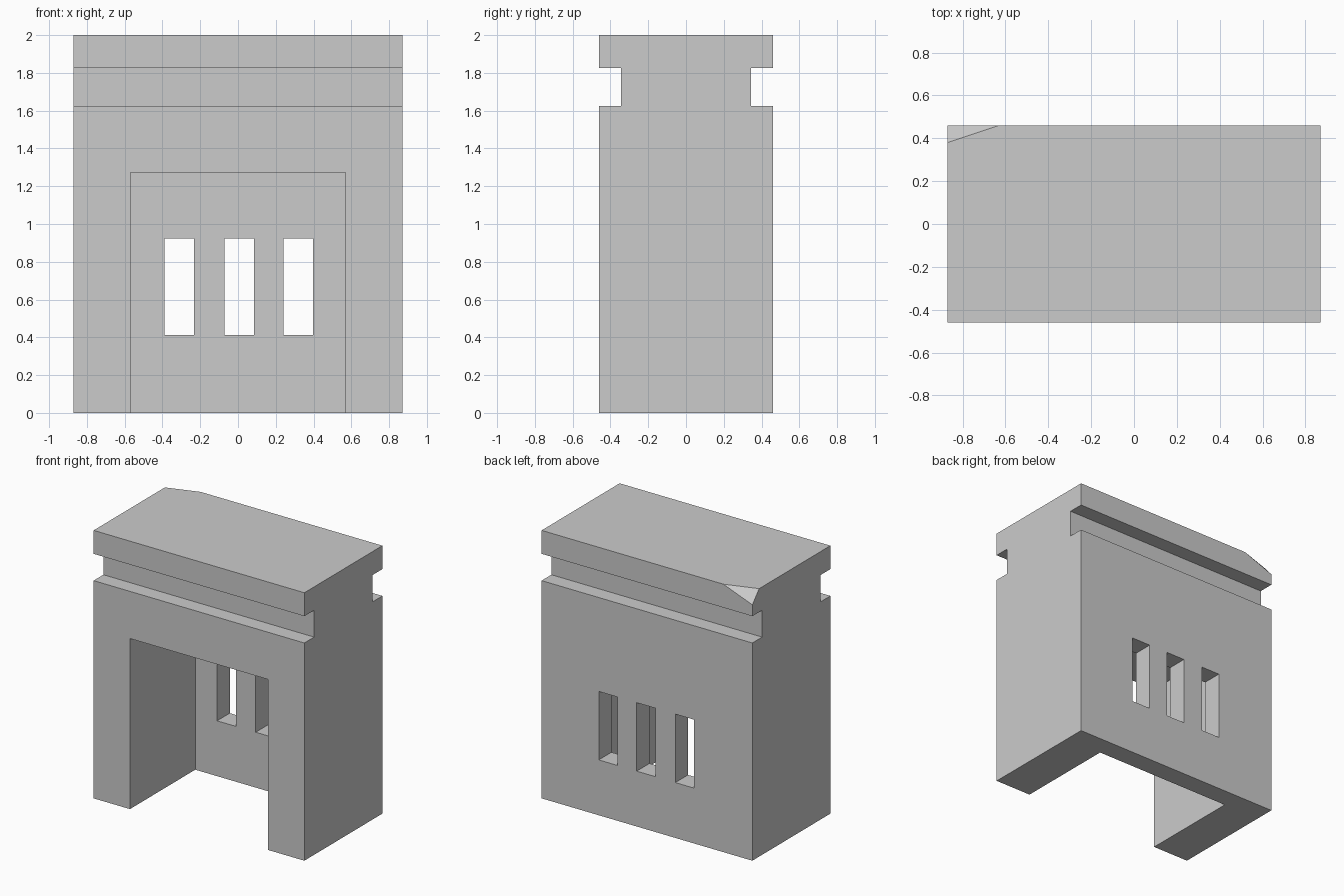
import bpy
import bmesh
from mathutils import Matrix, Vector

if "Cube" in bpy.data.objects:
    bpy.data.objects.remove(bpy.data.objects["Cube"], do_unlink=True)

HALF_X, HALF_Y, HEIGHT = 0.87, 0.46, 2.0
NECK_Y, GROOVE_LOW, GROOVE_HIGH = 0.345, 1.625, 1.825
WALL_Y = 0.31  # inner face of the back wall

stone = bpy.data.materials.new("light_grey_stone")
stone.use_nodes = True
colour = (0.6, 0.6, 0.6, 1)
stone.diffuse_color = colour
stone.node_tree.nodes["Principled BSDF"].inputs["Base Color"].default_value = colour


def make_object(name, bm):
    bmesh.ops.recalc_face_normals(bm, faces=bm.faces)
    mesh = bpy.data.meshes.new(name)
    bm.to_mesh(mesh)
    bm.free()
    mesh.materials.append(stone)
    obj = bpy.data.objects.new(name, mesh)
    bpy.context.collection.objects.link(obj)
    return obj


def add_box(bm, low, high):
    low, high = Vector(low), Vector(high)
    bmesh.ops.create_cube(bm, size=1, matrix=Matrix.Translation((low + high) / 2)
                          @ Matrix.Diagonal((high - low).to_4d()))


# Block with a groove along front and back: mirrored profile extruded along x
side = [(HALF_Y, 0), (HALF_Y, GROOVE_LOW), (NECK_Y, GROOVE_LOW),
        (NECK_Y, GROOVE_HIGH), (HALF_Y, GROOVE_HIGH), (HALF_Y, HEIGHT)]
outline = side + [(-y, z) for y, z in reversed(side)]
bm = bmesh.new()
face = bm.faces.new([bm.verts.new((-HALF_X, y, z)) for y, z in outline])
extruded = bmesh.ops.extrude_face_region(bm, geom=[face])["geom"]
bmesh.ops.translate(bm, vec=(2 * HALF_X, 0, 0),
                    verts=[g for g in extruded if isinstance(g, bmesh.types.BMVert)])

# Chipped corner at the back of the cap
a = Vector((-HALF_X, 0.38, HEIGHT))
b = Vector((-0.63, HALF_Y, HEIGHT))
c = Vector((-HALF_X, HALF_Y, 1.91))
normal = (b - a).cross(c - a).normalized()
if normal.dot(Vector((-HALF_X, HALF_Y, HEIGHT)) - a) < 0:
    normal = -normal
cut = bmesh.ops.bisect_plane(bm, geom=bm.verts[:] + bm.edges[:] + bm.faces[:],
                             plane_co=a, plane_no=normal, clear_outer=True)
bmesh.ops.holes_fill(bm, edges=[g for g in cut["geom_cut"]
                                if isinstance(g, bmesh.types.BMEdge)])
wall_block = make_object("wall_block", bm)

# Front recess, then three slots through the back wall
recess = bmesh.new()
add_box(recess, (-0.57, -1, -0.5), (0.57, WALL_Y, 1.273))
slots = bmesh.new()
for x in (-0.312, 0.007, 0.32):
    add_box(slots, (x - 0.078, 0, 0.413), (x + 0.078, 1, 0.924))

bpy.context.view_layer.objects.active = wall_block
for name, shape in (("recess_cutter", recess), ("slot_cutter", slots)):
    cutter = make_object(name, shape)
    cutter.hide_render = True
    mod = wall_block.modifiers.new(name, "BOOLEAN")
    mod.operation = "DIFFERENCE"
    mod.solver = "EXACT"
    mod.object = cutter
    bpy.ops.object.modifier_apply(modifier=name)
    bpy.data.objects.remove(cutter, do_unlink=True)
